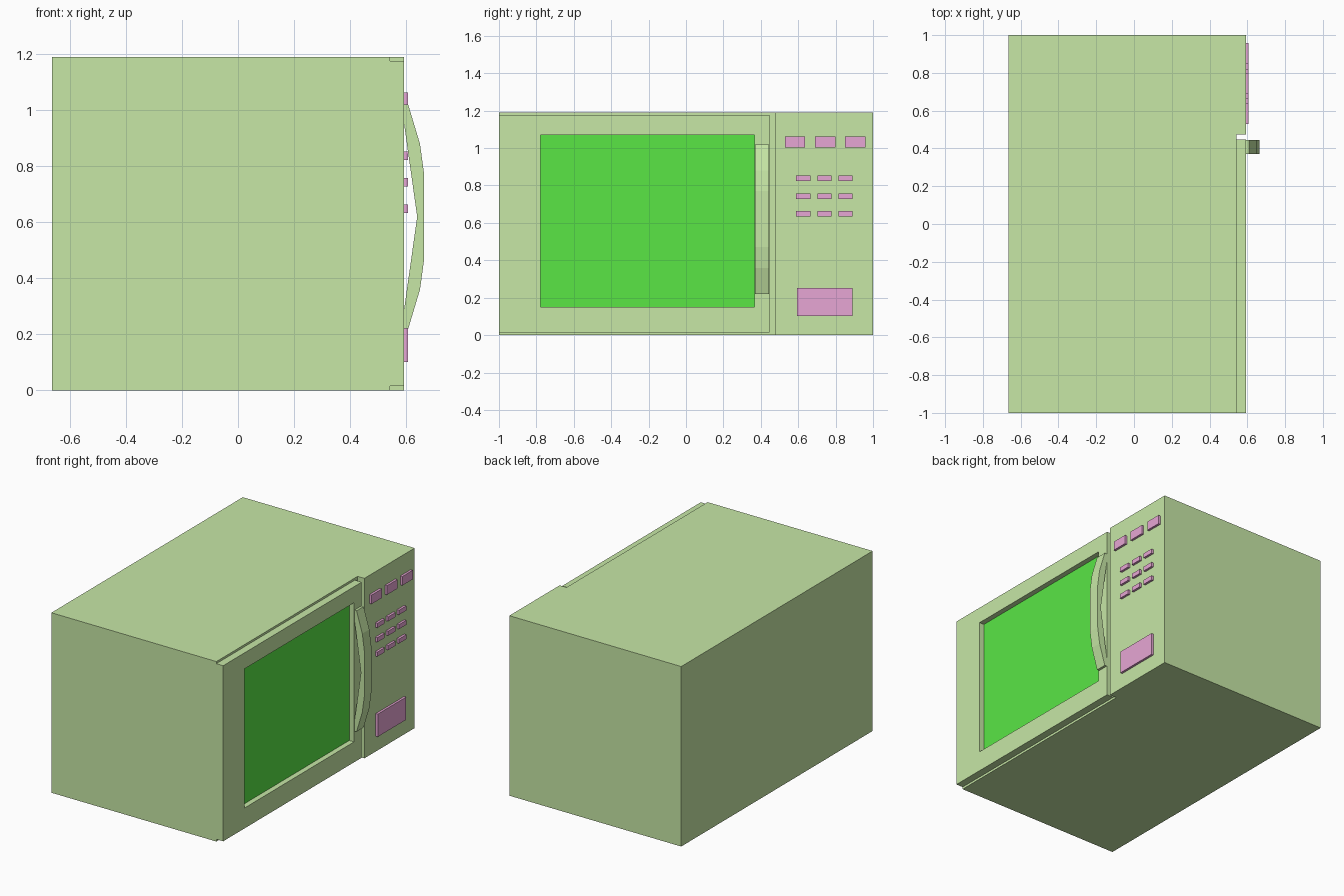
import bpy, bmesh

if "Cube" in bpy.data.objects:
    bpy.data.objects.remove(bpy.data.objects["Cube"])


def material(name, rgb):
    m = bpy.data.materials.new(name)
    m.diffuse_color = (*rgb, 1)
    m.use_nodes = True
    m.node_tree.nodes["Principled BSDF"].inputs["Base Color"].default_value = m.diffuse_color
    return m


GREEN = material("casing_green", (0.57, 0.80, 0.38))
GLASS = material("window_green", (0.10, 0.79, 0.06))
PINK = material("button_pink", (0.80, 0.38, 0.66))


def finish(name, bm, mat):
    bmesh.ops.recalc_face_normals(bm, faces=bm.faces[:])
    mesh = bpy.data.meshes.new(name)
    bm.to_mesh(mesh)
    bm.free()
    mesh.materials.append(mat)
    ob = bpy.data.objects.new(name, mesh)
    bpy.context.collection.objects.link(ob)
    return ob


def box(name, x, y, z, mat):
    """Box from (min, max) pairs on each axis."""
    bm = bmesh.new()
    bmesh.ops.create_cube(bm, size=1)
    for v in bm.verts:
        v.co = [a[0] + (c + 0.5) * (a[1] - a[0]) for c, a in zip(v.co, (x, y, z))]
    return finish(name, bm, mat)


def frame(name, x, outer, inner, mat):
    """Rectangular ring facing +x; outer and inner are (y0, y1, z0, z1)."""
    bm = bmesh.new()
    loops = []
    for xx, (y0, y1, z0, z1) in ((x[0], outer), (x[1], outer), (x[1], inner), (x[0], inner)):
        loops.append([bm.verts.new((xx, y, z))
                      for y, z in ((y0, z0), (y1, z0), (y1, z1), (y0, z1))])
    for a in range(4):
        p, q = loops[a], loops[(a + 1) % 4]
        for i in range(4):
            j = (i + 1) % 4
            bm.faces.new((p[i], p[j], q[j], q[i]))
    return finish(name, bm, mat)


def extrude_y(name, profile, y, mat):
    """Extrude an (x, z) profile between two y values."""
    bm = bmesh.new()
    face = bm.faces.new([bm.verts.new((px, y[0], pz)) for px, pz in profile])
    ext = bmesh.ops.extrude_face_region(bm, geom=[face])
    moved = [g for g in ext["geom"] if isinstance(g, bmesh.types.BMVert)]
    bmesh.ops.translate(bm, verts=moved, vec=(0, y[1] - y[0], 0))
    return finish(name, bm, mat)


BACK, SEAM, FRONT, BUTTON = -0.665, 0.542, 0.592, 0.607

# Casing and control panel
box("casing", (BACK, SEAM), (-1, 1), (0, 1.19), GREEN)
box("control_panel", (SEAM, FRONT), (0.475, 1), (0, 1.19), GREEN)

# Door frame with recessed window
frame("door_frame", (SEAM, FRONT), (-1, 0.447, 0.015, 1.176),
      (-0.778, 0.367, 0.15, 1.07), GREEN)
box("door_window", (SEAM, 0.557), (-0.778, 0.367), (0.15, 1.07), GLASS)

# Bowed handle: faceted outside, V-shaped inside
outer_half = [(FRONT, 0.40), (0.608, 0.40), (0.65, 0.26), (0.665, 0.15)]
inner_half = [(FRONT, 0.34)]
mid = 0.62
profile = [(x, mid + d) for x, d in outer_half]
profile += [(x, mid - d) for x, d in reversed(outer_half)]
profile += [(FRONT, mid - 0.34), (0.64, mid), (FRONT, mid + 0.34)]
extrude_y("door_handle", profile, (0.37, 0.444), GREEN)


def button(name, y, z, w, h):
    box(name, (FRONT, BUTTON), (y - w / 2, y + w / 2), (z - h / 2, z + h / 2), PINK)


# Top buttons, keypad and door release
for i in range(3):
    button(f"top_button_{i + 1}", 0.583 + 0.161 * i, 1.033, 0.108, 0.06)
    for r in range(3):
        button(f"keypad_button_{r + 1}_{i + 1}", 0.627 + 0.113 * i, 0.838 - 0.095 * r, 0.076, 0.03)
button("door_release_button", 0.742, 0.176, 0.297, 0.15)
